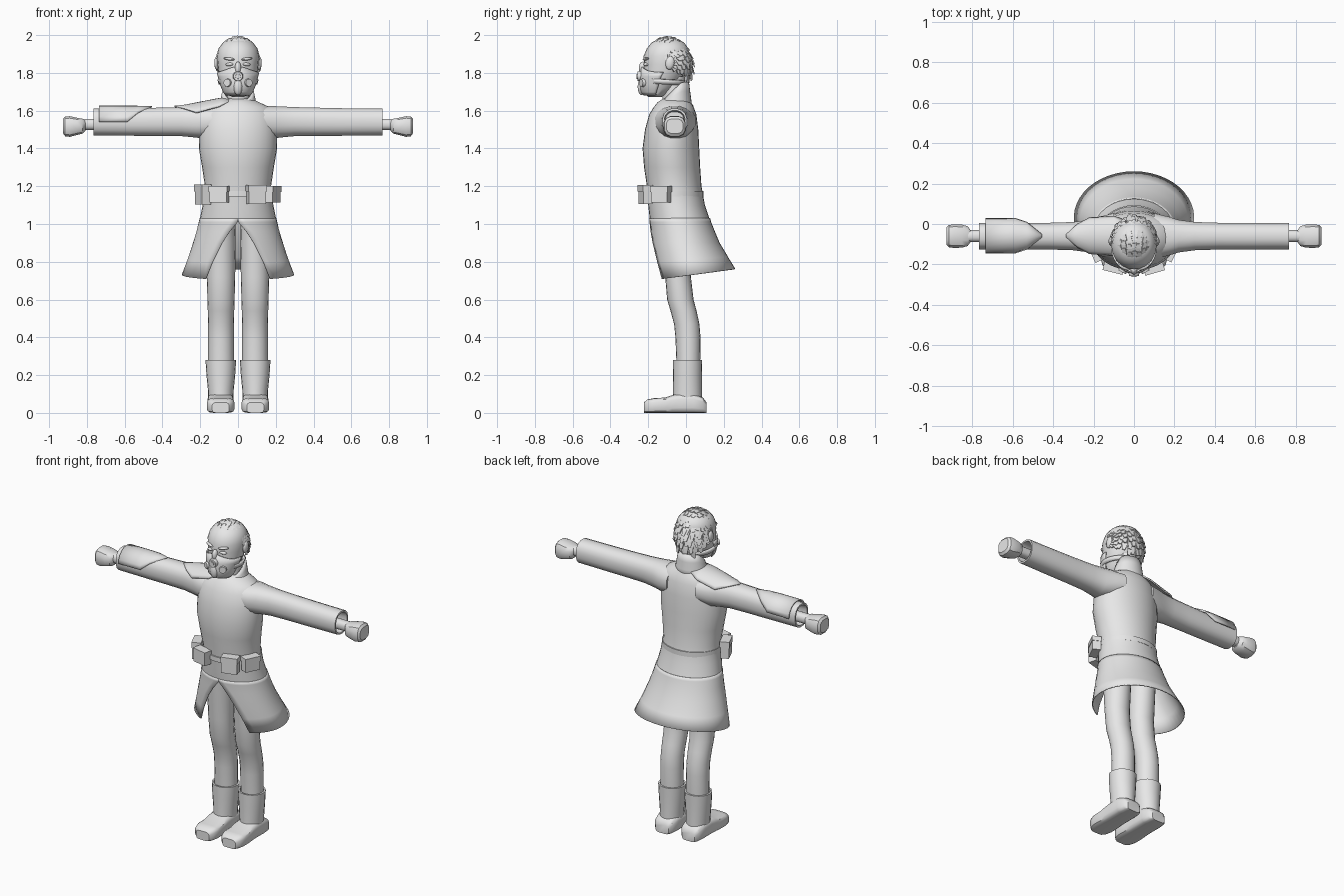
import bpy, bmesh, math, random
from mathutils import Vector, Matrix

if "Cube" in bpy.data.objects:
    bpy.data.objects.remove(bpy.data.objects["Cube"])

random.seed(4)
grey = bpy.data.materials.new("plain_grey")
grey.diffuse_color = (0.8, 0.8, 0.8, 1)
grey.use_nodes = True
grey.node_tree.nodes["Principled BSDF"].inputs["Base Color"].default_value = grey.diffuse_color


def finish(name, bm, thick=0, smooth=True):
    bmesh.ops.recalc_face_normals(bm, faces=bm.faces)
    me = bpy.data.meshes.new(name)
    bm.to_mesh(me)
    bm.free()
    me.materials.append(grey)
    ob = bpy.data.objects.new(name, me)
    bpy.context.collection.objects.link(ob)
    bpy.ops.object.select_all(action='DESELECT')
    ob.select_set(True)
    bpy.context.view_layer.objects.active = ob
    if smooth:
        bpy.ops.object.shade_smooth_by_angle(angle=math.radians(35))
    if thick:
        mod = ob.modifiers.new("thickness", 'SOLIDIFY')
        mod.thickness = thick
        mod.offset = 0
    return ob


def loft(name, rows, closed=True, caps=True, thick=0, bm=None):
    """Skin a list of equal-length point rows."""
    own = bm is None
    bm = bm or bmesh.new()
    vs = [[bm.verts.new(p) for p in r] for r in rows]
    n = len(rows[0])
    for a, b in zip(vs, vs[1:]):
        for i in range(n if closed else n - 1):
            j = (i + 1) % n
            bm.faces.new((a[i], a[j], b[j], b[i]))
    if caps and closed:
        bm.faces.new(vs[0])
        bm.faces.new(vs[-1])
    if own:
        return finish(name, bm, thick)


def spow(v, p):
    return math.copysign(abs(v) ** p, v)


def oval(t, rx, yf, cy, yb):
    """Point on a body outline, t measured from the front."""
    c = math.cos(t)
    return rx * math.sin(t), cy - (cy - yf if c > 0 else yb - cy) * c


def ring(z, rx, yf, yb, n=24, cx=0):
    cy = (yf + yb) / 2
    return [(cx + x, y, z) for x, y in
            (oval(2 * math.pi * i / n, rx, yf, cy, yb) for i in range(n))]


def xring(x, ry, rz, zc, yc=-0.06, n=16, p=0.85):
    return [(x, yc + ry * spow(math.sin(t), p), zc + rz * spow(math.cos(t), p))
            for t in (2 * math.pi * (i + 0.5) / n for i in range(n))]


def ball(name, loc, scale, rot=(0, 0, 0), seg=14):
    bm = bmesh.new()
    bmesh.ops.create_uvsphere(bm, u_segments=seg, v_segments=8, radius=1)
    for v in bm.verts:
        v.co = Vector([a * b for a, b in zip(v.co, scale)])
    for ax, r in zip("XYZ", rot):
        bmesh.ops.rotate(bm, verts=bm.verts, matrix=Matrix.Rotation(r, 3, ax))
    bmesh.ops.translate(bm, verts=bm.verts, vec=loc)
    return finish(name, bm)


# coat body: closed torso, then a skirt that opens at the front and flares
torso = [(1.665, .07, -.12, .015), (1.645, .11, -.15, .025), (1.62, .165, -.17, .04), (1.58, .195, -.195, .055),
         (1.50, .205, -.217, .065), (1.40, .207, -.23, .07), (1.30, .19, -.222, .075),
         (1.20, .175, -.207, .082), (1.10, .187, -.2, .1), (1.01, .205, -.19, .13)]
loft("coat_body", [ring(z, rx, f, b, 32) for z, rx, f, b in torso])
skirt = [(1.03, .2, -.192, -.035, .125, .0), (1.01, .205, -.19, -.03, .13, .01),
         (.96, .217, -.188, -.02, .15, .2), (.9, .235, -.185, -.01, .175, .36),
         (.8, .265, -.175, .01, .22, .53), (.71, .295, -.16, .03, .258, .61)]
rows = []
for z, rx, f, c, b, t0 in skirt:
    row = []
    for i in range(37):
        x, y = oval(t0 + (2 * math.pi - 2 * t0) * i / 36, rx, f, c, b)
        lift = max(0, (.9 - z) / .19) * .05 * (y + .12) / .37
        row.append((x, y, z + lift))
    rows.append(row)
loft("coat_skirt", rows, closed=False, thick=.006)

# standing collar, open in front and sloping down to the throat
rows = []
for k in range(4):
    row = []
    for i in range(25):
        t = .5 + (2 * math.pi - 1) * i / 24
        x, y = oval(t, .1 - .008 * k, -.15 + .008 * k, -.06, .03 - .006 * k)
        top = 1.645 + .105 * min(1, (1 - math.cos(t)) / 1.5)
        row.append((x, y, 1.61 + (top - 1.61) * k / 3))
    rows.append(row)
loft("collar", rows, closed=False, thick=.008)

# belt strap and pouches
loft("belt", [ring(z, rx, -.213, .093, 32) for z, rx in ((1.145, .182), (1.175, .181))])
for name, x, y, ang, h in (("front_pouch_right", -.1, -.212, -14, .085), ("front_pouch_left", .097, -.215, 16, .1),
                           ("side_pouch_right", -.186, -.135, -66, .105), ("side_pouch_left", .182, -.132, 64, .085)):
    bm = bmesh.new()
    for w, d, hh, dz in ((.095, .05, h, 0), (.101, .056, h * .35, h * .33)):
        m = (Matrix.Translation((x, y, 1.157 + dz)) @ Matrix.Rotation(math.radians(ang), 4, 'Z')
             @ Matrix.Diagonal((w, d, hh, 1)))
        bmesh.ops.create_cube(bm, size=1, matrix=m)
    finish(name, bm, smooth=False)

# limbs, built once per side
for s, side in ((1, "left"), (-1, "right")):
    sleeve = [(.1, .115, .075, 1.545), (.17, .098, .088, 1.538), (.22, .082, .084, 1.54), (.3, .071, .078, 1.542),
              (.42, .067, .076, 1.541), (.55, .067, .074, 1.54), (.66, .066, .073, 1.54),
              (.765, .066, .072, 1.54), (.765, .056, .061, 1.54), (.69, .05, .055, 1.54)]
    loft(side + "_sleeve", [xring(s * x, a, b, z) for x, a, b, z in sleeve])
    loft(side + "_wrist", [xring(s * x, .03, .03, 1.527) for x in (.68, .76, .83)])
    fist = [(.808, .03, .03, 1.522), (.822, .05, .04, 1.518), (.85, .058, .046, 1.517), (.89, .06, .056, 1.516),
            (.915, .056, .054, 1.517), (.926, .045, .04, 1.518)]
    loft(side + "_fist", [xring(s * x, a, b, z, n=12, p=.7) for x, a, b, z in fist])

    leg = [(1.05, .075, -.14, .06), (.9, .078, -.125, .04), (.72, .075, -.11, .026), (.6, .072, -.1, .04),
           (.54, .07, -.082, .056), (.47, .068, -.063, .071), (.4, .068, -.056, .077), (.25, .068, -.05, .075)]
    loft(side + "_leg", [ring(z, rx, f, b, 20, s * .09) for z, rx, f, b in leg])
    boot = [(.05, .066, -.07, .085), (.12, .068, -.068, .084), (.2, .076, -.069, .084), (.28, .081, -.07, .086),
            (.28, .07, -.06, .076), (.26, .069, -.058, .075)]
    loft(side + "_boot", [ring(z, rx, f, b, 20, s * .091) for z, rx, f, b in boot])
    foot = [(.108, .045, .055), (.09, .062, .08), (.04, .07, .1), (-.03, .069, .1), (-.075, .07, .092),
            (-.11, .072, .08), (-.17, .074, .077), (-.205, .064, .07), (-.222, .045, .055)]
    rows = []
    for y, w, top in foot:
        row = []
        for i in range(16):
            t = 2 * math.pi * (i + .5) / 16
            row.append((s * .092 + w * spow(math.sin(t), .5), y, top * (.5 + .52 * spow(math.cos(t), .5))))
        rows.append([(x, y, max(0, z)) for x, y, z in row])
    loft(side + "_foot", rows)


# armour plates draped over the right arm; each entry is x, top z, radii, half angle
def plate(name, secs):
    rows = []
    for x, top, ry, rz, half in secs:
        angs = [half * (i / 5 - 1) for i in range(11)]
        rows.append([(x, -.058 + ry * math.sin(a), top - rz + rz * math.cos(a)) for a in angs])
    loft(name, rows, closed=False, thick=.008)


plate("shoulder_plate", [(-.05, 1.668, .1, .06, .9), (-.1, 1.663, .105, .07, 1.15), (-.22, 1.64, .094, .08, 1.2),
                         (-.28, 1.628, .086, .08, .7), (-.335, 1.622, .08, .08, .06)])
plate("forearm_plate", [(-.735, 1.624, .083, .084, 1.55), (-.585, 1.624, .083, .084, 1.55),
                        (-.53, 1.622, .08, .082, .95), (-.455, 1.62, .076, .08, .06)])

# neck and head
loft("neck", [ring(z, .06, -.125, -.005) for z in (1.6, 1.68, 1.78)])
head = [(1.673, .03, -.2, -.13), (1.685, .058, -.213, -.1), (1.72, .078, -.222, -.06), (1.77, .096, -.226, -.025),
        (1.81, .104, -.226, -.005), (1.845, .108, -.223, .008), (1.89, .112, -.224, .018), (1.93, .103, -.207, .012),
        (1.96, .08, -.183, -.01), (1.98, .04, -.145, -.05)]
loft("head", [ring(z, rx, f, b) for z, rx, f, b in head])
for s, side in ((1, "left"), (-1, "right")):
    ball(side + "_eye", (s * .045, -.212, 1.845), (.022, .012, .009), (0, s * .1, s * .35))
    ball(side + "_brow", (s * .047, -.213, 1.874), (.032, .012, .008), (0, s * -.12, s * .4))
    ball(side + "_ear", (s * .112, -.085, 1.852), (.014, .024, .036), (-.15, 0, 0))
ball("nose", (0, -.228, 1.825), (.017, .022, .035))

# breathing mask: face shell, strap, central valve, ridge and side filters
rows = []
for z, rx, f, b in ((1.682, .062, -.22, -.1), (1.70, .076, -.238, -.07), (1.74, .092, -.243, -.04),
                    (1.78, .103, -.24, -.018), (1.815, .109, -.233, 0)):
    row = []
    for i in range(21):
        t = -1.55 + 3.1 * i / 20
        x, y = oval(t, rx, f, (f + b) / 2, b)
        row.append((x, y, z + (.018 * math.cos(t) ** 6 - .012 * math.sin(t) ** 2 if z > 1.8 else 0)))
    rows.append(row)
loft("mask_shell", rows, closed=False, thick=.008)
rows = []
for dz, grow in ((0, 0), (.025, .006)):
    rows.append([(x, y, z + dz - .02 * abs(math.sin(math.pi * i / 24)))
                 for i, (x, y, z) in enumerate(ring(1.755, .097 + grow, -.232, -.015 + grow))])
loft("mask_strap", rows, caps=False, thick=.012)


def disc(name, loc, r, depth, turn):
    bm = bmesh.new()
    m = Matrix.Translation(loc) @ Matrix.Rotation(turn, 4, 'Z') @ Matrix.Rotation(math.pi / 2, 4, 'X')
    bmesh.ops.create_cone(bm, cap_ends=True, segments=16, radius1=r, radius2=r * .8, depth=depth, matrix=m)
    finish(name, bm)


disc("mask_valve", (0, -.243, 1.782), .03, .03, 0)
disc("mask_valve_core", (0, -.25, 1.782), .016, .026, 0)
for s, side in ((1, "left"), (-1, "right")):
    disc(side + "_mask_filter", (s * .052, -.225, 1.748), .025, .03, s * .5)
ball("mask_ridge", (0, -.236, 1.727), (.024, .02, .045))

# hair: overlapping strips swept from the hairline to the back, tips lifting behind
bm = bmesh.new()


def scalp(a, phi, lift):
    a, phi = math.radians(a), math.radians(phi)
    r = math.cos(a)
    return Vector(((.112 + lift * .6) * math.sin(a), -.098 - (.117 + lift) * math.cos(phi) * r,
                   1.85 + (.136 + lift) * math.sin(phi) * r))


for col in range(-6, 7):
    a = col * 12
    phi = 36 + .4 * abs(a) + random.uniform(-6, 6)
    while phi < 196:
        back = max(0, (phi - 100) / 90)
        tip = .007 + .034 * min(back, 1) * random.uniform(.5, 1.1) * math.cos(math.radians(a))
        ac = a + random.uniform(-3, 3)
        rows = []
        for k, w in enumerate((6.5, 7.5, 6.5, 3.5)):
            lift = .001 + tip * (k / 3) ** 1.5
            rows.append([scalp(ac + d * w, phi + 11 * k, lift) for d in (-1, 1)])
        loft("", rows, closed=False, bm=bm)
        phi += random.uniform(13, 19)
finish("hair", bm, thick=.006, smooth=False)
